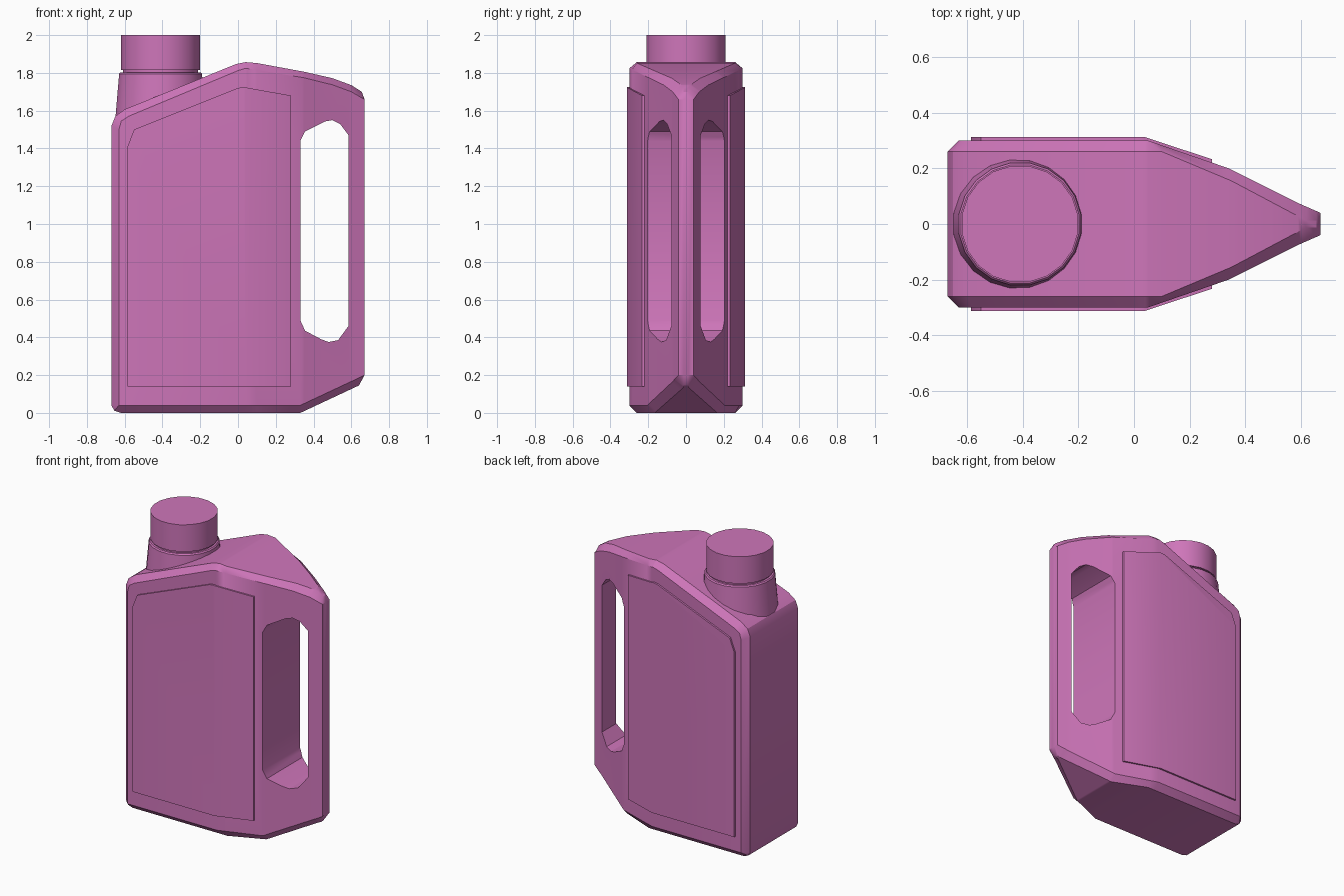
import bpy, bmesh, math

if "Cube" in bpy.data.objects:
    bpy.data.objects.remove(bpy.data.objects["Cube"], do_unlink=True)

PINK = (0.62, 0.18, 0.49, 1)
mat = bpy.data.materials.new("pink plastic")
mat.use_nodes = True
mat.diffuse_color = PINK
mat.node_tree.nodes["Principled BSDF"].inputs["Base Color"].default_value = PINK

# Half depth of the jug along x: at the flat sides, and at the rim
SIDE = [(-0.67, 0.3), (0.05, 0.3), (0.34, 0.2), (0.59, 0.075), (0.67, 0.04)]
RIM = [(-0.67, 0.26), (0.1, 0.26), (0.35, 0.155), (0.62, 0.012), (0.67, 0.012)]


def depth(table, x):
    for (x0, y0), (x1, y1) in zip(table, table[1:]):
        if x <= x1:
            return y0 + (y1 - y0) * (x - x0) / (x1 - x0)
    return table[-1][1]


def make_object(name, bm):
    bmesh.ops.remove_doubles(bm, verts=bm.verts, dist=0.0002)
    bmesh.ops.recalc_face_normals(bm, faces=bm.faces)
    mesh = bpy.data.meshes.new(name)
    bm.to_mesh(mesh)
    bm.free()
    mesh.materials.append(mat)
    obj = bpy.data.objects.new(name, mesh)
    bpy.context.collection.objects.link(obj)
    return obj


def loft(loops):
    """Skin a list of (outline, y) loops and cap both ends."""
    bm = bmesh.new()
    rings = [[bm.verts.new((x, y, z)) for x, z in pts] for pts, y in loops]
    n = len(rings[0])
    for a, b in zip(rings, rings[1:]):
        for i in range(n):
            j = (i + 1) % n
            bm.faces.new((a[i], a[j], b[j], b[i]))
    bm.faces.new(rings[0])
    bm.faces.new(rings[-1])
    return bm


def slice_x(bm, xs):
    for x in xs:
        bmesh.ops.bisect_plane(bm, geom=bm.verts[:] + bm.edges[:] + bm.faces[:],
                               dist=1e-5, plane_co=(x, 0, 0), plane_no=(1, 0, 0))


def smooth(obj, degrees=30):
    bpy.ops.object.select_all(action='DESELECT')
    obj.select_set(True)
    bpy.context.view_layer.objects.active = obj
    bpy.ops.object.shade_smooth_by_angle(angle=math.radians(degrees))


# Jug body: rim outline and the matching inset outline of the flat sides
outer = [(-.67, .04), (-.655, .012), (-.62, 0), (.33, 0), (.64, .145), (.67, .2),
         (.67, 1.66), (.655, 1.7), (.6, 1.735), (.5, 1.772), (.35, 1.806), (.1, 1.852),
         (.04, 1.857), (-.01, 1.847), (-.6, 1.607), (-.65, 1.57), (-.67, 1.52)]
inner = [(-.63, .04), (-.63, .04), (-.62, .04), (.33, .04), (.65, .19), (.67, .2),
         (.67, 1.66), (.655, 1.668), (.6, 1.7), (.5, 1.737), (.35, 1.774), (.09, 1.817),
         (.04, 1.824), (0, 1.812), (-.58, 1.57), (-.618, 1.545), (-.63, 1.5)]
bm = loft([(inner, -2), (outer, -1), (outer, 1), (inner, 2)])
bmesh.ops.remove_doubles(bm, verts=bm.verts, dist=0.0002)
slice_x(bm, [p[0] for p in SIDE[1:-1] + RIM[1:-1]])
for v in bm.verts:
    x, y, _ = v.co
    t = abs(y) - 1
    half = depth(RIM, x) * (1 - t) + depth(SIDE, x) * t
    v.co.y = math.copysign(half, y)
body = make_object("jug_body", bm)

# Handle opening cut straight through
hole = [(.33, .49), (.355, .435), (.44, .39), (.48, .375), (.53, .385), (.585, .46),
        (.585, 1.47), (.54, 1.53), (.5, 1.55), (.46, 1.543), (.355, 1.49), (.33, 1.44)]
cutter = make_object("handle_cutter", loft([(hole, -1), (hole, 1)]))
cutter.hide_render = True
mod = body.modifiers.new("handle_opening", 'BOOLEAN')
mod.operation = 'DIFFERENCE'
mod.solver = 'EXACT'
mod.object = cutter
bpy.context.view_layer.objects.active = body
bpy.ops.object.modifier_apply(modifier=mod.name)
bpy.data.objects.remove(cutter, do_unlink=True)
smooth(body)

# Raised label panels that follow the sides
panel = [(-.585, .14), (.28, .14), (.28, 1.68), (.03, 1.725), (0, 1.72),
         (-.55, 1.5), (-.585, 1.41)]
for name, side in (("front_panel", -1), ("back_panel", 1)):
    bm = loft([(panel, 1), (panel, 2)])
    slice_x(bm, [0.04])
    for v in bm.verts:
        lift = 0.012 if v.co.y > 1.5 else -0.015
        v.co.y = side * (depth(SIDE, v.co.x) + lift)
    smooth(make_object(name, bm))


# Neck and cap, turned around the spout axis
def turned(name, profile, sides=20):
    bm = bmesh.new()
    rings = []
    for r, z in profile:
        angles = [(i + 0.5) * math.tau / sides for i in range(sides)]
        rings.append([bm.verts.new((-0.41 + r * math.cos(a), r * math.sin(a), z))
                      for a in angles])
    for a, b in zip(rings, rings[1:]):
        for i in range(sides):
            j = (i + 1) % sides
            bm.faces.new((a[i], a[j], b[j], b[i]))
    bm.faces.new(rings[0])
    bm.faces.new(rings[-1])
    smooth(make_object(name, bm))


turned("neck", [(0.243, 1.55), (0.222, 1.795), (0.215, 1.803), (0.2, 1.803), (0.2, 1.83)])
turned("cap", [(0.211, 1.815), (0.211, 2.0)])
